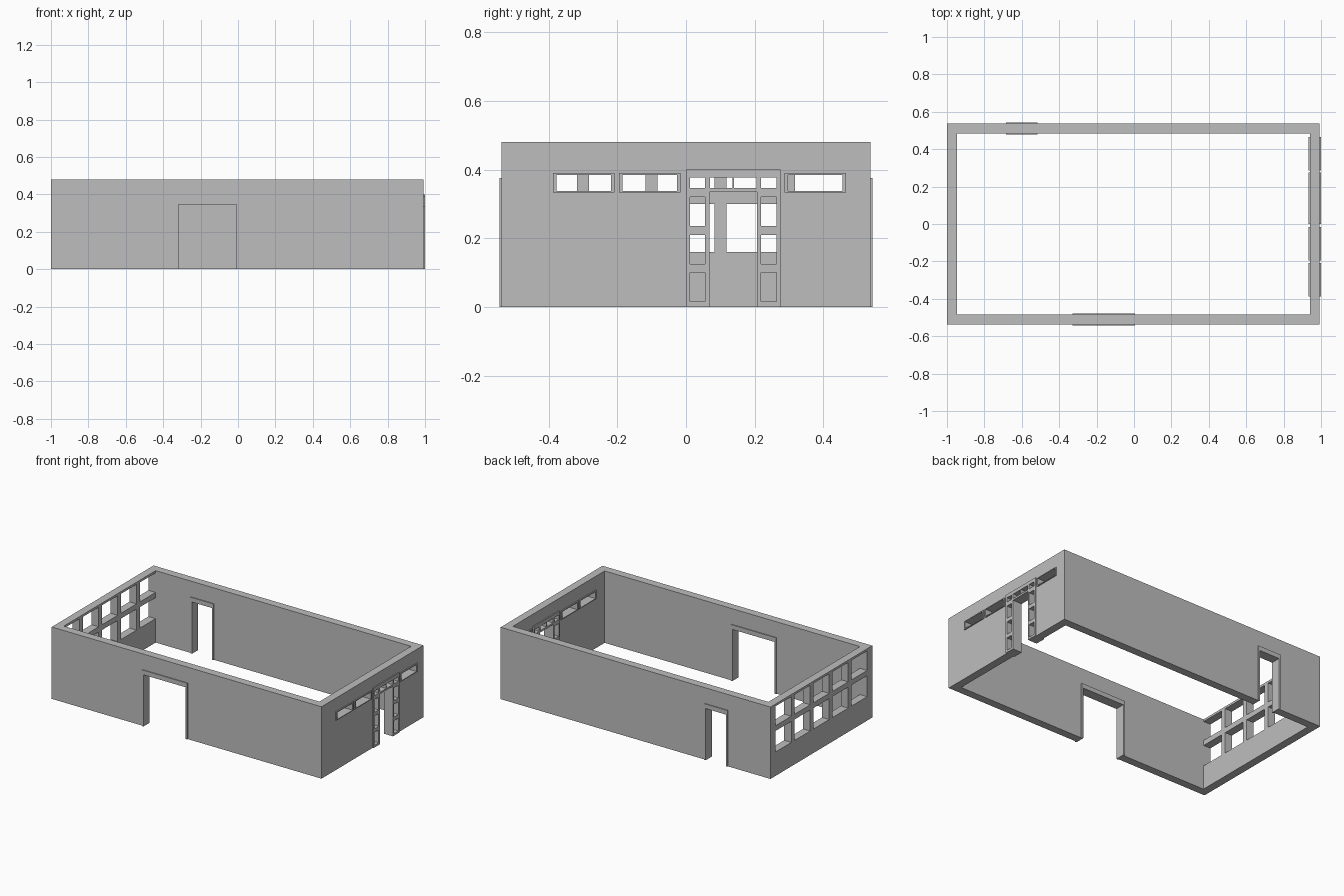
import bpy
import bmesh
from mathutils import Vector

if "Cube" in bpy.data.objects:
    bpy.data.objects.remove(bpy.data.objects["Cube"], do_unlink=True)

mat = bpy.data.materials.new("plain_grey")
mat.use_nodes = True
GREY = (0.515, 0.515, 0.515, 1)
mat.diffuse_color = GREY
mat.node_tree.nodes["Principled BSDF"].inputs["Base Color"].default_value = GREY

X0, X1, Y, H = -1.0, 0.993, 0.537, 0.48
THICK = 0.053


def add_sheet(bm, origin, along, rect, holes, z_cuts=()):
    """Upright sheet of quads over rect (u0, u1, z0, z1), leaving the holes open."""
    us = sorted({round(u, 4) for r in [rect, *holes] for u in r[:2]})
    zs = sorted({round(z, 4) for r in [rect, *holes] for z in r[2:]} | set(z_cuts))
    verts = {(u, z): bm.verts.new(Vector(origin) + Vector(along) * u + Vector((0, 0, z)))
             for u in us for z in zs}
    for ua, ub in zip(us, us[1:]):
        for za, zb in zip(zs, zs[1:]):
            u, z = (ua + ub) / 2, (za + zb) / 2
            if not any(h[0] < u < h[1] and h[2] < z < h[3] for h in holes):
                bm.faces.new([verts[k] for k in ((ua, za), (ub, za), (ub, zb), (ua, zb))])


def finish(name, bm, thickness, offset):
    bmesh.ops.remove_doubles(bm, verts=bm.verts, dist=0.0002)
    loose = [v for v in bm.verts if not v.link_faces]
    bmesh.ops.delete(bm, geom=loose, context="VERTS")
    mesh = bpy.data.meshes.new(name)
    bm.to_mesh(mesh)
    bm.free()
    mesh.materials.append(mat)
    obj = bpy.data.objects.new(name, mesh)
    bpy.context.collection.objects.link(obj)
    solid = obj.modifiers.new("Thickness", "SOLIDIFY")
    solid.thickness = thickness
    solid.offset = offset
    solid.use_even_offset = True


def frame(name, origin, along, rect, holes, depth):
    bm = bmesh.new()
    add_sheet(bm, origin, along, rect, holes)
    finish(name, bm, depth, 0)


def shrink(rect, d=0.003):
    """Wall hole slightly smaller than the frame that fills it."""
    return (rect[0] + d, rect[1] - d, rect[2] + d if rect[2] > 0 else 0, rect[3] - d)


# Outer rectangles of the frames, in world x or y and z
front_door = (-0.33, 0.005, 0, 0.375)
back_door = (-0.685, -0.515, 0, 0.375)
entrance = (0, 0.275, 0, 0.40)
windows = [(u, u + 0.179, 0.333, 0.39) for u in (-0.388, -0.195, 0.287)]

# Five by two openings in the end wall
grid = [(c * 0.2 - 0.0825, c * 0.2 + 0.0825, z0, z1)
        for c in range(-2, 3) for z0, z1 in ((0.16, 0.30), (0.335, 0.465))]

# Four walls as one shell: start corner, direction, world range, holes
ex, ey = Vector((1, 0, 0)), Vector((0, 1, 0))
flip = lambda r: (-r[1], -r[0], r[2], r[3])
walls = [
    ((0, -Y, 0), ex, (X0, X1), [shrink(front_door)]),
    ((X1, 0, 0), ey, (-Y, Y), [shrink(r) for r in [entrance, *windows]]),
    ((0, Y, 0), -ex, (-X1, -X0), [flip(shrink(back_door))]),
    ((X0, 0, 0), -ey, (-Y, Y), grid),
]
z_cuts = {round(z, 4) for w in walls for h in w[3] for z in h[2:]}
bm = bmesh.new()
for origin, along, (a, b), holes in walls:
    add_sheet(bm, origin, along, (a, b, 0, H), holes, z_cuts)
finish("walls", bm, THICK, -1)

# Door casings
mid = Y - THICK / 2
for name, r, y, side in (("front_door_casing", front_door, -mid, 0.012),
                         ("back_door_casing", back_door, mid, 0.01)):
    frame(name, (0, y, 0), ex, r, [(r[0] + side, r[1] - side, 0, 0.345)], 0.065)

# Clerestory window frames
end_x = 0.966
for i, r in enumerate(windows):
    hole = (r[0] + 0.01, r[1] - 0.01, 0.338, 0.384)
    frame("window_frame_%d" % (i + 1), (end_x, 0, 0), ey, r, [hole], 0.068)

# Entrance: open doorway, two transom lights and a column of lights each side
lights = [(0.068, 0.207, 0, 0.335), (0.07, 0.135, 0.347, 0.377), (0.14, 0.205, 0.347, 0.377)]
for u in (0.011, 0.218):
    for z0, z1 in ((0.015, 0.1), (0.125, 0.21), (0.235, 0.32), (0.347, 0.377)):
        lights.append((u, u + 0.045, z0, z1))
frame("entrance_frame", (end_x, 0, 0), ey, entrance, lights, 0.068)
